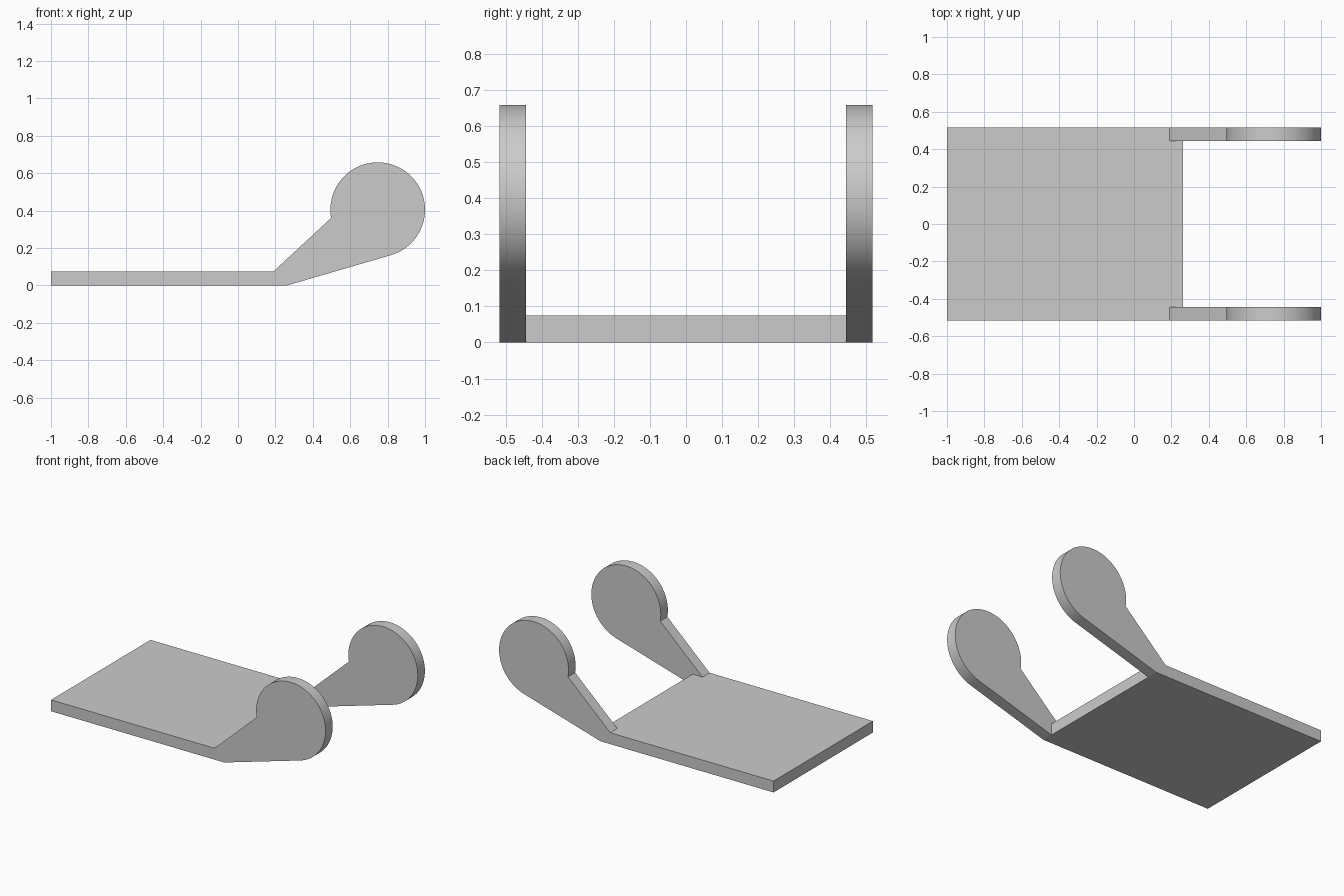
import bpy
import bmesh
import math

cube = bpy.data.objects.get("Cube")
if cube:
    bpy.data.objects.remove(cube, do_unlink=True)

# Overall dimensions
HALF_WIDTH = 0.517
ARM_INNER = 0.443
PLATE_TOP = 0.075
BEND_X, FRONT_X = 0.19, 0.262
DISC_X, DISC_Z, DISC_R = 0.747, 0.405, 0.253

# Single grey material
grey = bpy.data.materials.new("light_grey")
grey.use_nodes = True
colour = (0.6, 0.6, 0.6, 1)
grey.diffuse_color = colour
grey.node_tree.nodes["Principled BSDF"].inputs["Base Color"].default_value = colour


def extrude_outline(name, points, offset):
    """Extrude a flat outline of 3D points by an offset into a solid."""
    bm = bmesh.new()
    face = bm.faces.new([bm.verts.new(p) for p in points])
    result = bmesh.ops.extrude_face_region(bm, geom=[face], use_keep_orig=True)
    moved = [v for v in result["geom"] if isinstance(v, bmesh.types.BMVert)]
    bmesh.ops.translate(bm, verts=moved, vec=offset)
    bmesh.ops.recalc_face_normals(bm, faces=bm.faces)
    mesh = bpy.data.meshes.new(name)
    bm.to_mesh(mesh)
    bm.free()
    mesh.materials.append(grey)
    obj = bpy.data.objects.new(name, mesh)
    bpy.context.collection.objects.link(obj)
    return obj


# Base plate, notched at the corners where the arms continue it
half = [(-1, HALF_WIDTH), (BEND_X, HALF_WIDTH), (BEND_X, ARM_INNER), (FRONT_X, ARM_INNER)]
outline = half + [(x, -y) for x, y in reversed(half)]
extrude_outline("base_plate", [(x, y, 0) for x, y in outline], (0, 0, PLATE_TOP))

# Arm profile: tapered stem flowing into a round end
start, end, steps = math.radians(190), math.radians(-73.6), 64
profile = [(BEND_X, 0), (BEND_X, PLATE_TOP)]
for i in range(steps + 1):
    a = start + (end - start) * i / steps
    profile.append((DISC_X + DISC_R * math.cos(a), DISC_Z + DISC_R * math.sin(a)))
profile.append((FRONT_X, 0))

# One arm along each side of the plate
for name, y in (("front_arm", -HALF_WIDTH), ("back_arm", ARM_INNER)):
    arm = extrude_outline(name, [(x, y, z) for x, z in profile],
                          (0, HALF_WIDTH - ARM_INNER, 0))
    bpy.ops.object.select_all(action="DESELECT")
    arm.select_set(True)
    bpy.context.view_layer.objects.active = arm
    bpy.ops.object.shade_smooth_by_angle(angle=math.radians(12))
